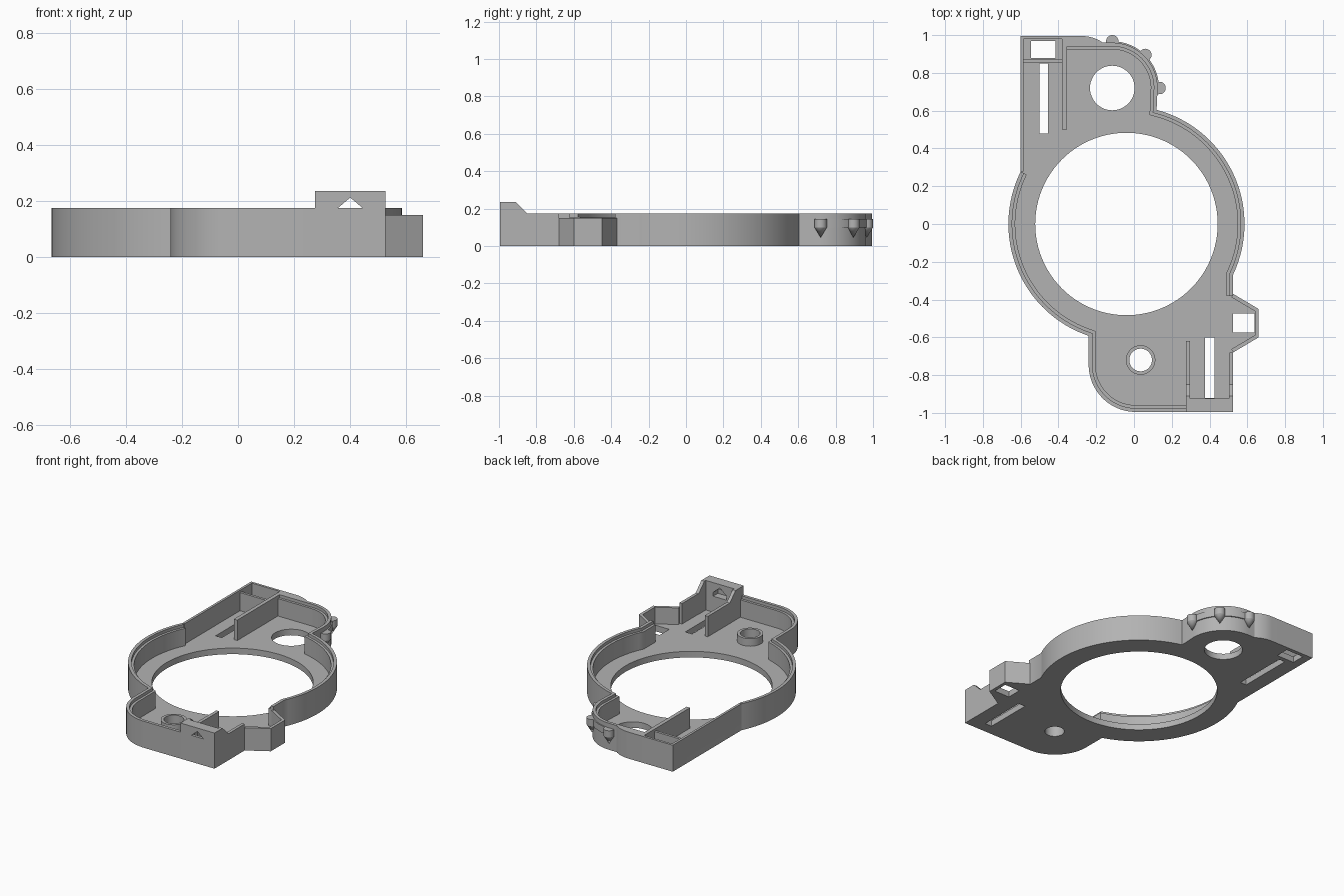
import bpy
import bmesh
from math import cos, sin, radians
from mathutils import Vector

cube = bpy.data.objects.get("Cube")
if cube:
    bpy.data.objects.remove(cube)

grey = bpy.data.materials.new("plain grey")
grey.use_nodes = True
COLOR = (0.45, 0.45, 0.45, 1)
grey.diffuse_color = COLOR
grey.node_tree.nodes["Principled BSDF"].inputs["Base Color"].default_value = COLOR

FLOOR, LIP, TOP = 0.04, 0.155, 0.175


def finish(name, bm):
    bmesh.ops.recalc_face_normals(bm, faces=bm.faces)
    mesh = bpy.data.meshes.new(name)
    bm.to_mesh(mesh)
    bm.free()
    mesh.materials.append(grey)
    obj = bpy.data.objects.new(name, mesh)
    bpy.context.collection.objects.link(obj)
    return obj


def arc(cx, cy, r, a0, a1, n=24):
    angles = [radians(a0 + (a1 - a0) * i / n) for i in range(n + 1)]
    return [(cx + r * cos(a), cy + r * sin(a)) for a in angles]


def circle(cx, cy, r, n=48):
    return arc(cx, cy, r, 0, 360, n)[:-1]


def rect(x0, x1, y0, y1):
    return [(x0, y0), (x1, y0), (x1, y1), (x0, y1)]


def add_prism(bm, pts, lo, hi, axis="z"):
    """Extrude a flat outline along an axis."""
    place = {"z": lambda p, h: (p[0], p[1], h),
             "y": lambda p, h: (p[0], h, p[1]),
             "x": lambda p, h: (h, p[0], p[1])}[axis]
    a = [bm.verts.new(place(p, lo)) for p in pts]
    b = [bm.verts.new(place(p, hi)) for p in pts]
    bm.faces.new(a)
    bm.faces.new(b[::-1])
    for i in range(len(pts)):
        j = (i + 1) % len(pts)
        bm.faces.new((a[i], a[j], b[j], b[i]))


def prism(name, pts, lo, hi, axis="z"):
    bm = bmesh.new()
    add_prism(bm, pts, lo, hi, axis)
    return finish(name, bm)


def wall(name, path, thick, lo, hi):
    """Upright wall along an open path, thickened to the left with mitred corners."""
    pts = [Vector(p) for p in path]
    dirs = [(b - a).normalized() for a, b in zip(pts, pts[1:])]
    normals = [Vector((-d.y, d.x)) for d in dirs]
    bm = bmesh.new()
    rows = []
    for i, p in enumerate(pts):
        n0, n1 = normals[max(i - 1, 0)], normals[min(i, len(normals) - 1)]
        q = p + (n0 + n1) * thick / (1 + n0.dot(n1))
        rows.append([bm.verts.new((v.x, v.y, z))
                     for v, z in ((p, lo), (p, hi), (q, hi), (q, lo))])
    for r, s in zip(rows, rows[1:]):
        for k in range(4):
            m = (k + 1) % 4
            bm.faces.new((r[k], s[k], s[m], r[m]))
    bm.faces.new(rows[0])
    bm.faces.new(rows[-1][::-1])
    return finish(name, bm)


def cut(obj, outlines, lo, hi, axis="z"):
    """Subtract prisms from an object and bake the result."""
    bm = bmesh.new()
    for pts in outlines:
        add_prism(bm, pts, lo, hi, axis)
    cutter = finish("cutter", bm)
    cutter.hide_render = True
    mod = obj.modifiers.new("cut", "BOOLEAN")
    mod.operation, mod.solver, mod.object = "DIFFERENCE", "EXACT", cutter
    deps = bpy.context.evaluated_depsgraph_get()
    mesh = bpy.data.meshes.new_from_object(obj.evaluated_get(deps))
    obj.modifiers.clear()
    obj.data = mesh
    bpy.data.objects.remove(cutter)


# Outline pieces, counter-clockwise
right_side = ([(0.525, -0.38)] + arc(-0.04, 0, 0.625, -25.3, 75.2, 40)
              + arc(-0.115, 0.72, 0.24, 0, 90) + [(-0.37, 0.96)])
left_thin = [(-0.37, 0.995), (-0.6, 0.995), (-0.6, 0.277)]
left_side = (arc(-0.04, 0, 0.625, 153.7, 251.3, 40)
             + arc(0.01, -0.745, 0.25, 180, 270) + [(0.29, -0.995)])
front_corner = [(0.29, -0.995), (0.525, -0.995), (0.525, -0.68)]
side_pocket = [(0.525, -0.68), (0.66, -0.60), (0.66, -0.45), (0.525, -0.37)]

# Floor plate with its openings
floor = prism("floor", right_side + left_thin + left_side[1:-1] + front_corner + side_pocket[1:-1],
              0, FLOOR)
cut(floor, [circle(-0.04, 0, 0.483, 96), circle(-0.115, 0.72, 0.118), circle(0.035, -0.72, 0.06),
            rect(-0.5, -0.455, 0.48, 0.85), rect(-0.545, -0.415, 0.88, 0.97),
            rect(0.375, 0.425, -0.92, -0.6), rect(0.525, 0.638, -0.575, -0.475)], -0.1, 0.1)

# Stepped rim walls: a low inner ledge and a thin outer lip
for name, path in (("right_wall", right_side), ("left_wall", left_side)):
    wall(name + "_ledge", path, 0.036, 0, LIP)
    wall(name + "_lip", path, 0.02, 0, TOP)
wall("back_left_wall", left_thin, 0.016, 0, TOP)
wall("front_corner_wall", front_corner, 0.02, 0, TOP)
wall("side_pocket_wall", side_pocket, 0.02, 0, 0.15)

# Back pocket, divider and rounded shoulder
prism("back_divider", rect(-0.38, -0.355, 0.5, 0.965), 0, TOP)
prism("back_cross_wall", rect(-0.59, -0.375, 0.855, 0.872), 0, 0.16)
prism("back_shoulder", [(-0.38, 0.95), (-0.14, 0.95)] + arc(-0.275, 0.805, 0.19, 52, 90, 10)
      + [(-0.38, 0.995)], 0, TOP)

# Front clip block with arrow-shaped opening
block = prism("clip_block", rect(0.275, 0.525, -0.995, -0.925), 0, 0.235)
cut(block, [[(0.35, 0.145), (0.45, 0.145), (0.45, 0.17), (0.4, 0.212), (0.35, 0.17)]],
    -1.1, -0.8, "y")
cheek = [(-0.995, 0), (-0.85, 0), (-0.85, TOP), (-0.91, 0.235), (-0.995, 0.235)]
for side, x in (("right", 0.275), ("left", 0.503)):
    prism("clip_cheek_" + side, cheek, x, x + 0.022, "x")
prism("front_divider", rect(0.275, 0.297, -0.93, -0.62), 0, TOP)

# Round boss around the small hole
boss = prism("boss", circle(0.035, -0.72, 0.078), 0, 0.09)
cut(boss, [circle(0.035, -0.72, 0.06)], -0.1, 0.2)

# Corner band with pointed catches
wall("catch_band", arc(-0.115, 0.72, 0.247, -8, 90), 0.02, 0.1, 0.145)
for i, (x, y) in enumerate(((0.135, 0.72), (0.06, 0.895), (-0.115, 0.967))):
    prism("catch_%d" % i, circle(x, y, 0.033, 24), 0.1, 0.145)
    bm = bmesh.new()
    ring = [bm.verts.new((px, py, 0.1)) for px, py in circle(x, y, 0.033, 24)]
    tip = bm.verts.new((x, y, 0.045))
    bm.faces.new(ring)
    for a, b in zip(ring, ring[1:] + ring[:1]):
        bm.faces.new((a, b, tip))
    finish("catch_point_%d" % i, bm)

# Smooth the curved surfaces, keep edges sharp
bpy.ops.object.select_all(action="DESELECT")
for obj in bpy.context.collection.objects:
    if obj.type == "MESH":
        obj.select_set(True)
        bpy.context.view_layer.objects.active = obj
bpy.ops.object.shade_smooth_by_angle(angle=radians(30))
